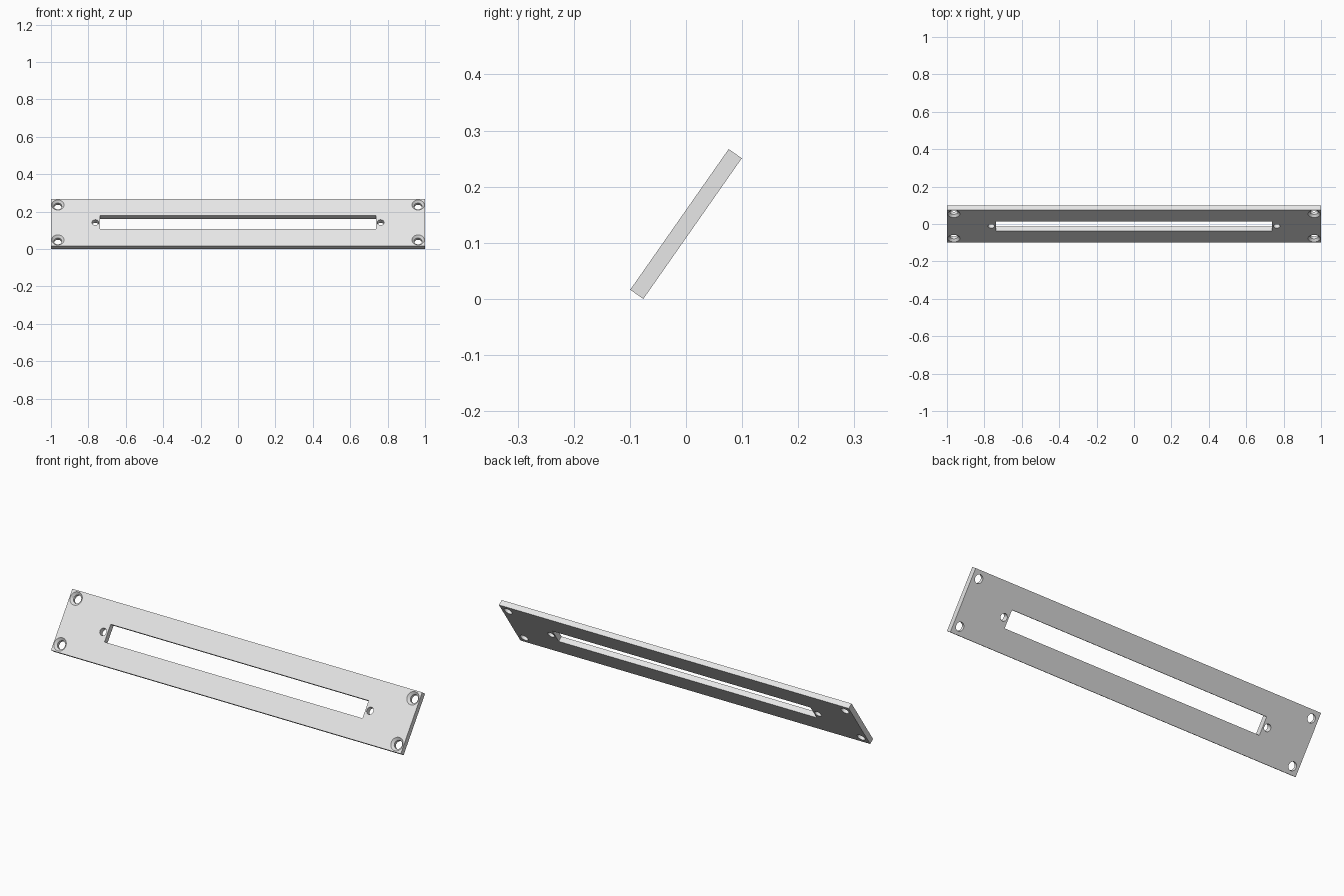
import bpy
import math

cube = bpy.data.objects.get("Cube")
if cube:
    bpy.data.objects.remove(cube, do_unlink=True)

WIDTH, HEIGHT, THICK = 2.0, 0.306, 0.0285
TILT = math.radians(55)
FRONT = THICK / 2

grey = bpy.data.materials.new("light grey")
grey.use_nodes = True
grey.diffuse_color = (0.8, 0.8, 0.8, 1)
grey.node_tree.nodes["Principled BSDF"].inputs["Base Color"].default_value = (0.8, 0.8, 0.8, 1)


def box(name, size):
    bpy.ops.mesh.primitive_cube_add(size=1)
    ob = bpy.context.object
    ob.name = name
    ob.scale = size
    bpy.ops.object.transform_apply(location=False, rotation=False, scale=True)
    ob.data.materials.append(grey)
    return ob


def cone(name, x, y, z, r_low, r_high, depth):
    bpy.ops.mesh.primitive_cone_add(vertices=32, radius1=r_low, radius2=r_high,
                                    depth=depth, location=(x, y, z))
    ob = bpy.context.object
    ob.name = name
    ob.data.materials.append(grey)
    return ob


def cut(target, cutter):
    cutter.hide_render = True
    bpy.context.view_layer.update()
    mod = target.modifiers.new("cut", 'BOOLEAN')
    mod.operation = 'DIFFERENCE'
    mod.solver = 'EXACT'
    mod.object = cutter
    bpy.ops.object.select_all(action='DESELECT')
    bpy.context.view_layer.objects.active = target
    target.select_set(True)
    bpy.ops.object.modifier_apply(modifier=mod.name)
    bpy.data.objects.remove(cutter, do_unlink=True)


# Flat panel with a long connector slot
panel = box("panel", (WIDTH, HEIGHT, THICK))
cut(panel, box("slot_cutter", (1.475, 0.088, 0.1)))

for sx in (-1, 1):
    # Small screw hole beside each slot end
    cut(panel, cone("slot_screw_cutter", sx * 0.763, 0, 0, 0.018, 0.018, 0.1))
    # Countersunk mounting holes in the corners
    for sy in (-1, 1):
        x, y = sx * 0.963, sy * 0.114
        cut(panel, cone("mount_hole_cutter", x, y, 0, 0.021, 0.021, 0.1))
        cut(panel, cone("countersink_cutter", x, y, FRONT, 0.033 - 0.016, 0.033 + 0.016, 0.032))

# Lean the panel back and stand it on the ground
panel.rotation_euler.x = TILT
panel.location.z = (HEIGHT * math.sin(TILT) + THICK * math.cos(TILT)) / 2
bpy.ops.object.select_all(action='DESELECT')
panel.select_set(True)
bpy.context.view_layer.objects.active = panel
bpy.ops.object.transform_apply(location=True, rotation=True, scale=True)
bpy.ops.object.shade_smooth_by_angle(angle=math.radians(30))
